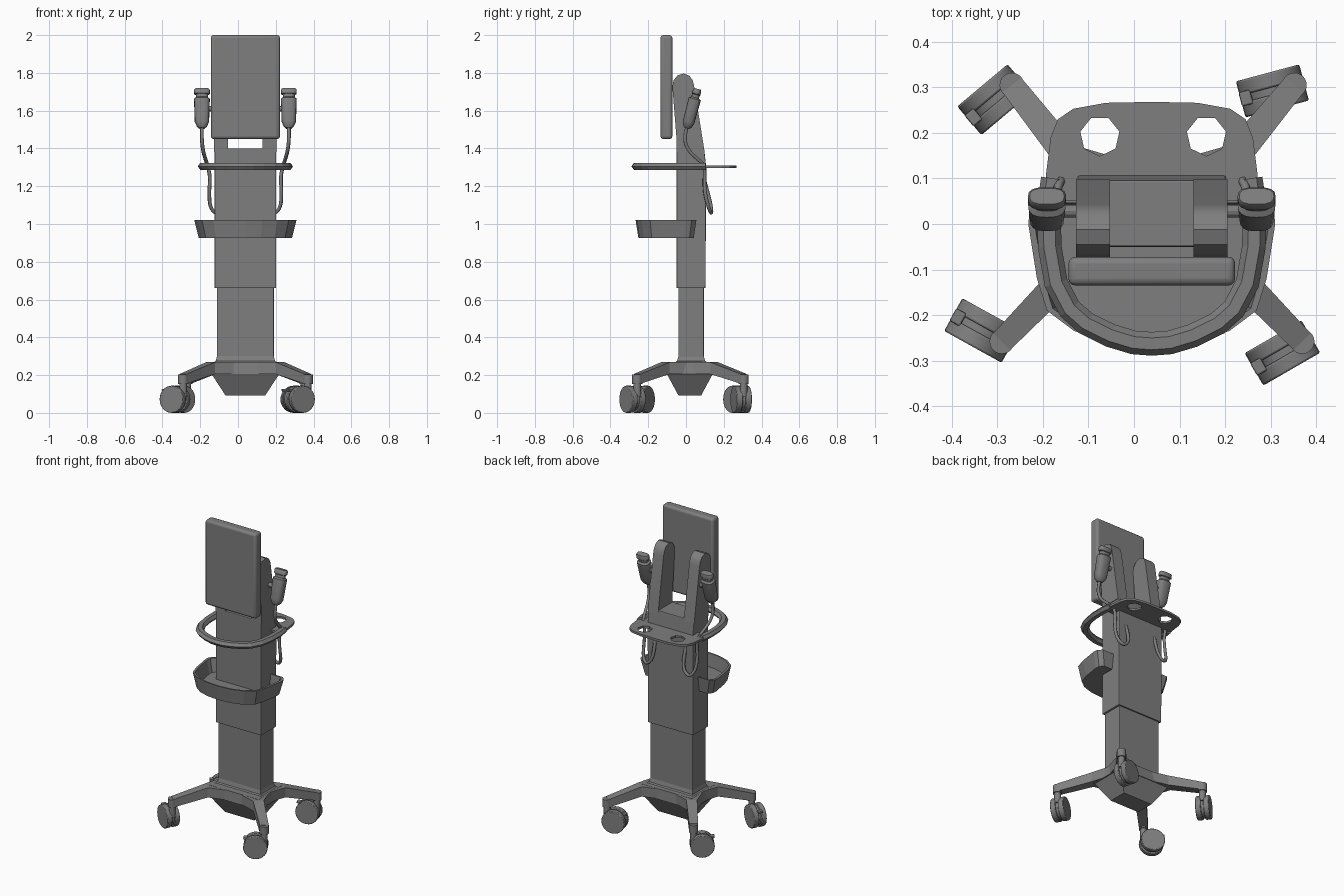
import bpy, bmesh
from math import sin, cos, pi, radians, hypot, copysign
from mathutils import Vector

if "Cube" in bpy.data.objects:
    bpy.data.objects.remove(bpy.data.objects["Cube"])

CX = 0.039  # mirror plane of the cart body (casters make the box off-centre)
DARK = bpy.data.materials.new("dark_grey")
DARK.diffuse_color = (0.21, 0.21, 0.21, 1)
DARK.use_nodes = True
DARK.node_tree.nodes["Principled BSDF"].inputs["Base Color"].default_value = DARK.diffuse_color


def finish(obj, bevel=0, seg=2, smooth=False):
    obj.data.materials.append(DARK)
    if bevel:
        m = obj.modifiers.new("bevel", 'BEVEL')
        m.width, m.segments, m.limit_method = bevel, seg, 'ANGLE'
    if smooth:
        bpy.ops.object.select_all(action='DESELECT')
        obj.select_set(True)
        bpy.context.view_layer.objects.active = obj
        bpy.ops.object.shade_smooth_by_angle(angle=radians(35))
    return obj


def loft(name, rings, **kw):
    """Skin a list of equal-length point rings and cap both ends."""
    bm = bmesh.new()
    vs = [[bm.verts.new(p) for p in r] for r in rings]
    n = len(rings[0])
    for a, b in zip(vs, vs[1:]):
        for i in range(n):
            j = (i + 1) % n
            bm.faces.new((a[i], a[j], b[j], b[i]))
    bm.faces.new(vs[0][::-1])
    bm.faces.new(vs[-1])
    bmesh.ops.recalc_face_normals(bm, faces=bm.faces)
    me = bpy.data.meshes.new(name)
    bm.to_mesh(me)
    bm.free()
    obj = bpy.data.objects.new(name, me)
    bpy.context.collection.objects.link(obj)
    return finish(obj, **kw)


def rect(cx, cy, hx, hy, z):
    return [(cx + sx * hx, cy + sy * hy, z) for sx, sy in ((-1, -1), (1, -1), (1, 1), (-1, 1))]


def box(name, x0, x1, y0, y1, z0, z1, **kw):
    c = ((x0 + x1) / 2, (y0 + y1) / 2, (x1 - x0) / 2, (y1 - y0) / 2)
    return loft(name, [rect(*c, z0), rect(*c, z1)], **kw)


def prism_x(name, prof, x0, x1, **kw):
    return loft(name, [[(x, y, z) for y, z in prof] for x in (x0, x1)], **kw)


def rod(name, a, b, r, n=24, **kw):
    """Cylinder between two points."""
    a, b = Vector(a), Vector(b)
    q = (b - a).to_track_quat('Z', 'Y')
    ring = [q @ Vector((r * cos(2 * pi * i / n), r * sin(2 * pi * i / n), 0)) for i in range(n)]
    return loft(name, [[p + c for p in ring] for c in (a, b)], **kw)


def curve(name, lines, kind='POLY', dims='3D', cyclic=False, depth=0, res=1, extrude=0,
          loc=(0, 0, 0), scale=(1, 1, 1), smooth=False):
    cu = bpy.data.curves.new(name, 'CURVE')
    cu.dimensions, cu.bevel_depth, cu.bevel_resolution, cu.extrude = dims, depth, res, extrude
    cu.fill_mode = 'BOTH' if dims == '2D' else 'FULL'
    cu.use_fill_caps = dims == '3D'
    for pts in lines:
        s = cu.splines.new(kind)
        s.points.add(len(pts) - 1)
        for p, co in zip(s.points, pts):
            p.co = (co[0], co[1], co[2] if len(co) > 2 else 0, 1)
        s.use_cyclic_u, s.use_smooth = cyclic, smooth
        if kind == 'NURBS':
            s.order_u, s.use_endpoint_u, s.resolution_u = 3, True, 4
    obj = bpy.data.objects.new(name, cu)
    bpy.context.collection.objects.link(obj)
    obj.location, obj.scale = loc, scale
    bpy.ops.object.select_all(action='DESELECT')
    obj.select_set(True)
    bpy.context.view_layer.objects.active = obj
    bpy.ops.object.convert(target='MESH')
    return finish(bpy.context.view_layer.objects.active)


def mirrored(half):
    """Half outline (offsets from CX, ending on the centre line) -> full outline."""
    return [(CX + x, y) for x, y in half] + [(CX - x, y) for x, y in half[-2::-1]]


# Base hub: tapered pan, top plate and flared collar
loft("base_pan", [rect(CX, 0.02, 0.105, 0.06, 0.092), rect(CX, 0.02, 0.18, 0.122, 0.207)])
loft("base_plate", [rect(CX, 0.02, 0.185, 0.125, 0.205), rect(CX, 0.02, 0.178, 0.12, 0.27)])
loft("column_collar", [rect(CX, 0.027, 0.168, 0.085, 0.268), rect(CX, 0.027, 0.157, 0.074, 0.276),
                       rect(CX, 0.027, 0.15, 0.067, 0.30)])

# Legs and twin-wheel casters: tip position, rolling direction (degrees, towards the tip)
for name, tx, ty, ang in (("back_left", -0.268, 0.305, 40), ("back_right", 0.352, 0.305, 15),
                          ("front_left", -0.29, -0.258, -29), ("front_right", 0.369, -0.258, 30)):
    sx, sy = (1 if tx > CX else -1), (1 if ty > 0 else -1)
    pts = [(CX + sx * 0.12, 0.02 + sy * 0.07, 0.207, 0.27),
           (CX + sx * 0.185, 0.02 + sy * 0.13, 0.205, 0.268), (tx, ty, 0.155, 0.206)]
    dx, dy = tx - pts[1][0], ty - pts[1][1]
    d = hypot(dx, dy)
    nx, ny = -dy / d, dx / d
    rings = []
    for (x, y, z0, z1), w in zip(pts, (0.08, 0.032, 0.026)):
        rings.append([(x + nx * s * w, y + ny * s * w, z) for s, z in ((-1, z0), (1, z0), (1, z1), (-1, z1))])
    loft(name + "_leg", rings)
    rod(name + "_leg_tip", (tx, ty, 0.153), (tx, ty, 0.204), 0.027, smooth=True)
    rod(name + "_caster_stem", (tx, ty, 0.085), (tx, ty, 0.16), 0.02, 16, smooth=True)

    u = Vector((cos(radians(ang)), sin(radians(ang)), 0))     # rolling direction
    v = Vector((-u.y, u.x, 0))                                # axle direction
    c = Vector((tx, ty, 0.072)) - u * 0.05
    for side in (-1, 1):
        rod(name + "_wheel", c + v * side * 0.008, c + v * side * 0.041, 0.072, 28, bevel=0.004, smooth=True)
    rod(name + "_caster_hood", c - v * 0.01, c + v * 0.01, 0.062, 20, smooth=True)
    p = c - u * 0.06
    loft(name + "_brake_pedal", [[p + u * a * 0.013 + v * b * 0.016 + Vector((0, 0, z))
                                  for a, b in ((-1, -1), (1, -1), (1, 1), (-1, 1))]
                                 for z in (0.042, 0.055)], bevel=0.004)

# Telescopic column and twin screen prongs
box("column_lower", CX - 0.151, CX + 0.151, -0.04, 0.094, 0.27, 0.70, bevel=0.004)
prism_x("column_upper", [(-0.05, 0.66), (0.103, 0.66), (0.107, 1.30), (0.096, 1.40), (-0.05, 1.40)],
        CX - 0.163, CX + 0.163, bevel=0.004)
prong = [(-0.05, 1.38), (0.099, 1.38), (0.043, 1.73), (0.036, 1.76), (0.018, 1.785), (-0.012, 1.797),
         (-0.045, 1.787), (-0.066, 1.76), (-0.072, 1.725), (-0.05, 1.45)]
for side, x0 in (("left", CX - 0.166), ("right", CX + 0.092)):
    prism_x("screen_prong_" + side, prong, x0, x0 + 0.074, smooth=True)

# Screen
box("screen", -0.144, 0.222, -0.135, -0.072, 1.45, 2.0, bevel=0.015, seg=3, smooth=True)

# Rear tray with two cup holes
outline = mirrored([(0.232, 0.05), (0.232, 0.11), (0.222, 0.19), (0.206, 0.23), (0.172, 0.253),
                    (0.1, 0.266), (0, 0.268)])
holes = [[(hx + 0.044 * cos(2 * pi * i / 7 - pi / 2), 0.193 + 0.044 * sin(2 * pi * i / 7 - pi / 2))
          for i in range(7)] for hx in (-0.075, 0.159)]
curve("rear_tray", [outline] + holes, dims='2D', cyclic=True, extrude=0.007, loc=(0, 0, 1.303))

# Push handle ring
ring_half = [(0.217, 0.10), (0.226, 0.04), (0.224, -0.05), (0.21, -0.13), (0.18, -0.187), (0.145, -0.218),
             (0.09, -0.245), (0.04, -0.26), (0, -0.263)]
curve("push_handle", [mirrored(ring_half)], depth=0.026, res=1, loc=(0, 0, 1.305), scale=(1, 1, 0.8))

# Open storage basket around the column
tub = mirrored([(0.245, 0.055), (0.268, 0.03), (0.271, 0), (0.252, -0.12), (0.23, -0.19), (0.17, -0.235),
                (0.09, -0.26), (0, -0.267)])


def tub_ring(k, z):
    return [(CX + (x - CX) * k, -0.1 + (y + 0.1) * k, z) for x, y in tub]


loft("storage_basket", [tub_ring(0.91, 0.925), tub_ring(1, 1.022), tub_ring(0.945, 1.022), tub_ring(0.87, 0.94)])

# Hand-held probes (height along tilt, half width, half depth), their pegs and looping cables
sections = [(0, 0.016, 0.016), (0.012, 0.028, 0.024), (0.035, 0.038, 0.031), (0.16, 0.042, 0.033),
            (0.168, 0.032, 0.021), (0.184, 0.032, 0.021), (0.188, 0.042, 0.024), (0.21, 0.042, 0.022),
            (0.216, 0.038, 0.018)]
ct, st = cos(radians(15)), sin(radians(15))
for side, s in (("left", -1), ("right", 1)):
    px = CX + s * 0.23
    rings = []
    for t, w, d in sections:
        ring = []
        for i in range(16):
            ca, sa = cos(2 * pi * i / 16), sin(2 * pi * i / 16)
            ex = w * copysign(abs(ca) ** 0.7, ca)
            ey = d * copysign(abs(sa) ** 0.7, sa)
            ring.append((px + ex, 0.005 + t * st + ey * ct, 1.507 + t * ct - ey * st))
        rings.append(ring)
    loft("probe_" + side, rings, smooth=True)
    rod("probe_peg_" + side, (CX + s * 0.15, 0.028, 1.61), (px - s * 0.03, 0.028, 1.61), 0.014, 12)
    path = [(0.23, 0.006, 1.515), (0.232, -0.012, 1.46), (0.225, 0.01, 1.39), (0.212, 0.06, 1.345),
            (0.20, 0.10, 1.31), (0.186, 0.098, 1.25), (0.192, 0.098, 1.17), (0.188, 0.118, 1.09),
            (0.155, 0.135, 1.05), (0.115, 0.134, 1.085), (0.105, 0.12, 1.15), (0.11, 0.10, 1.22)]
    curve("probe_cable_" + side, [[(CX + s * x, y, z) for x, y, z in path]], kind='NURBS',
          depth=0.010, res=1, smooth=True)
